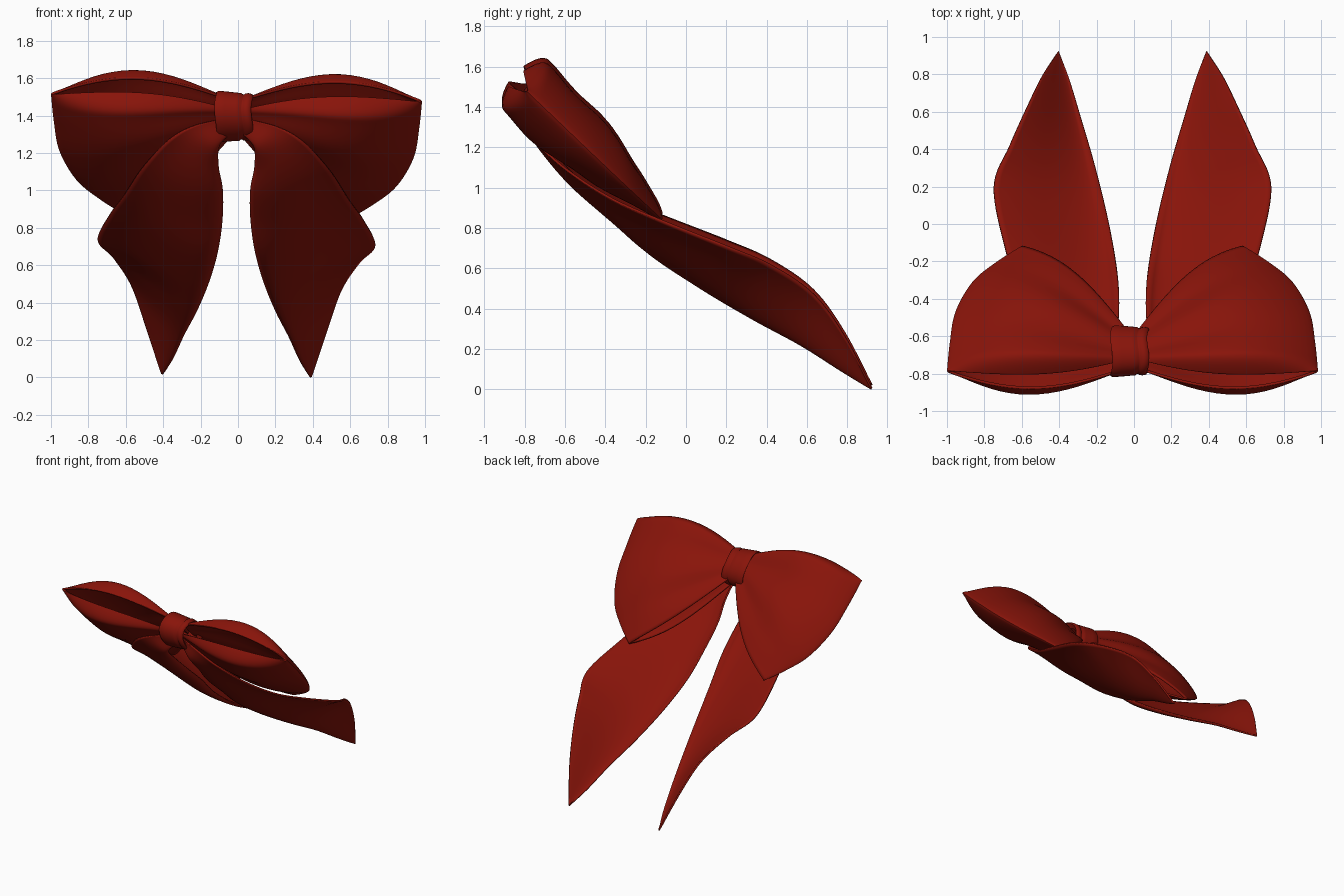
import bpy
from math import sin, cos, pi
from mathutils import Vector

if "Cube" in bpy.data.objects:
    bpy.data.objects.remove(bpy.data.objects["Cube"])

CENTRE = Vector((0, -0.68, 1.385))      # middle of the knot
W = Vector((0, 0.72, -0.69))            # across the ribbon (down and back)
N = Vector((0, 0.69, 0.72))             # out of the bow's plane (up and back)

red = bpy.data.materials.new("red_satin")
red.diffuse_color = (0.25, 0.007, 0.003, 1)
red.use_nodes = True
red.node_tree.nodes["Principled BSDF"].inputs["Base Color"].default_value = red.diffuse_color


def spline(pts, t):
    """Smooth curve through the points, t from 0 to 1."""
    f = min(max(t, 0), 1) * (len(pts) - 1)
    i = min(int(f), len(pts) - 2)
    f -= i
    p = [Vector(pts[min(max(k, 0), len(pts) - 1)]) for k in range(i - 1, i + 3)]
    return 0.5 * (2 * p[1] + (p[2] - p[0]) * f
                  + (2 * p[0] - 5 * p[1] + 4 * p[2] - p[3]) * f * f
                  + (3 * p[1] - p[0] - 3 * p[2] + p[3]) * f ** 3)


def grid_object(name, rows, side=1, wrap=False, thick=0.0):
    """Mesh from rows of points, mirrored by side, with the bow's slight lean."""
    n = len(rows[0])
    verts = []
    for row in rows:
        for p in row:
            x = p.x * side
            verts.append((x - 0.008, p.y, p.z + 0.008 - 0.02 * x))
    faces = []
    for i in range(len(rows) - 1):
        for j in range(n if wrap else n - 1):
            k = (j + 1) % n
            f = (i * n + j, i * n + k, (i + 1) * n + k, (i + 1) * n + j)
            faces.append(f if side > 0 else f[::-1])
    me = bpy.data.meshes.new(name)
    me.from_pydata(verts, [], faces)
    me.materials.append(red)
    ob = bpy.data.objects.new(name, me)
    bpy.context.collection.objects.link(ob)
    if thick:
        mod = ob.modifiers.new("cloth_thickness", 'SOLIDIFY')
        mod.thickness = thick
        mod.offset = 0
    bpy.ops.object.select_all(action='DESELECT')
    ob.select_set(True)
    bpy.context.view_layer.objects.active = ob
    bpy.ops.object.shade_smooth_by_angle(angle=0.9)
    return ob


# Loop: outer fold line as (x, across), and puff of the front and back sheets
FOLD = [(0.985, -0.15), (0.97, 0.06), (0.94, 0.29), (0.85, 0.51), (0.725, 0.655), (0.59, 0.775)]
PUFF_FRONT = [(0.135, 0), (0.145, 0), (0.135, 0), (0.105, 0), (0.07, 0), (0.03, 0)]
PUFF_BACK = [(0.14, 0), (0.135, 0), (0.13, 0), (0.115, 0), (0.08, 0), (0.04, 0)]


def loop_point(t, s, g):
    out = spline(FOLD, t)
    x = 0.02 + (out.x - 0.02) * s
    v0 = -0.09 + 0.19 * t
    v = v0 + (out.y - v0) * s + (-0.10 + 0.18 * t) * sin(pi * s)
    h = spline(PUFF_FRONT if g < 0 else PUFF_BACK, t).x
    h -= 0.1 * max(0, 1 - t / 0.085) ** 2                 # mouth edges curl inwards
    n = g * (0.035 * (1 - s) + h * max(sin(pi * min(s, 1) ** 1.3), 0) ** 0.8)
    n += 0.014 * sin(t * 15) * sin(pi * s) * (1 - s)      # gathers by the knot
    return CENTRE + Vector((x, 0, 0)) + W * v + N * n


def loop_rows():
    steps = [(1 - cos(pi * i / 28)) / 2 for i in range(29)]
    rows = []
    for i in range(41):
        t = (i / 40) ** 1.6
        rows.append([loop_point(t, s, -1) for s in steps]
                    + [loop_point(t, s, 1) for s in steps[-2::-1]])
    return rows


# Tail: outer and inner edges from the knot to the pointed end
OUTER = [(0.03, -0.74, 1.38), (0.22, -0.79, 1.335), (0.36, -0.765, 1.255),
         (0.5, -0.61, 1.105), (0.6, -0.38, 0.955), (0.68, -0.13, 0.845),
         (0.74, 0.2, 0.715), (0.655, 0.42, 0.62), (0.56, 0.63, 0.475),
         (0.485, 0.785, 0.265), (0.40, 0.92, 0.005)]
INNER = [(0.03, -0.72, 1.30), (0.095, -0.73, 1.23), (0.10, -0.62, 1.12),
         (0.078, -0.5, 1.0), (0.078, -0.33, 0.85), (0.10, -0.15, 0.68),
         (0.145, 0.08, 0.515), (0.21, 0.34, 0.355), (0.28, 0.58, 0.22),
         (0.34, 0.78, 0.09), (0.395, 0.92, 0.005)]


def tail_rows():
    """Each row dips to a valley by the inner edge and lifts towards the outer one."""
    rows = []
    for i in range(81):
        f = i / 80
        a, b = spline(INNER, f), spline(OUTER, f)
        dip = sin(pi * f)
        row = []
        for j in range(21):
            u = j / 20
            lift = -0.055 * sin(pi * u ** 0.55) + 0.012 * sin(pi * u ** 2)
            row.append(a.lerp(b, u) + N * lift * dip)
        rows.append(row)
    return rows


for side, label in ((1, "right"), (-1, "left")):
    grid_object(label + "_loop", loop_rows(), side, thick=0.014)
    grid_object(label + "_tail", tail_rows(), side, thick=0.012)

# Knot: a band around the middle with overlapping folds, (x, scale)
BAND = [(-0.08, 0.6), (-0.105, 0.85), (-0.113, 0.97), (-0.10, 1.02), (-0.06, 1.0), (0.0, 0.96),
        (0.02, 0.95), (0.03, 0.89), (0.036, 0.89), (0.043, 0.94), (0.06, 0.95),
        (0.078, 0.92), (0.084, 0.84), (0.06, 0.6)]
knot = []
for x, k in BAND:
    ring = []
    for j in range(40):
        a = 2 * pi * j / 40
        wob = 0.006 * sin(3 * a)
        ring.append(CENTRE + Vector((x + wob, 0, 0)) + W * (0.15 * k * cos(a)) + N * (0.12 * k * sin(a)))
    knot.append(ring)
grid_object("knot", knot, wrap=True)
